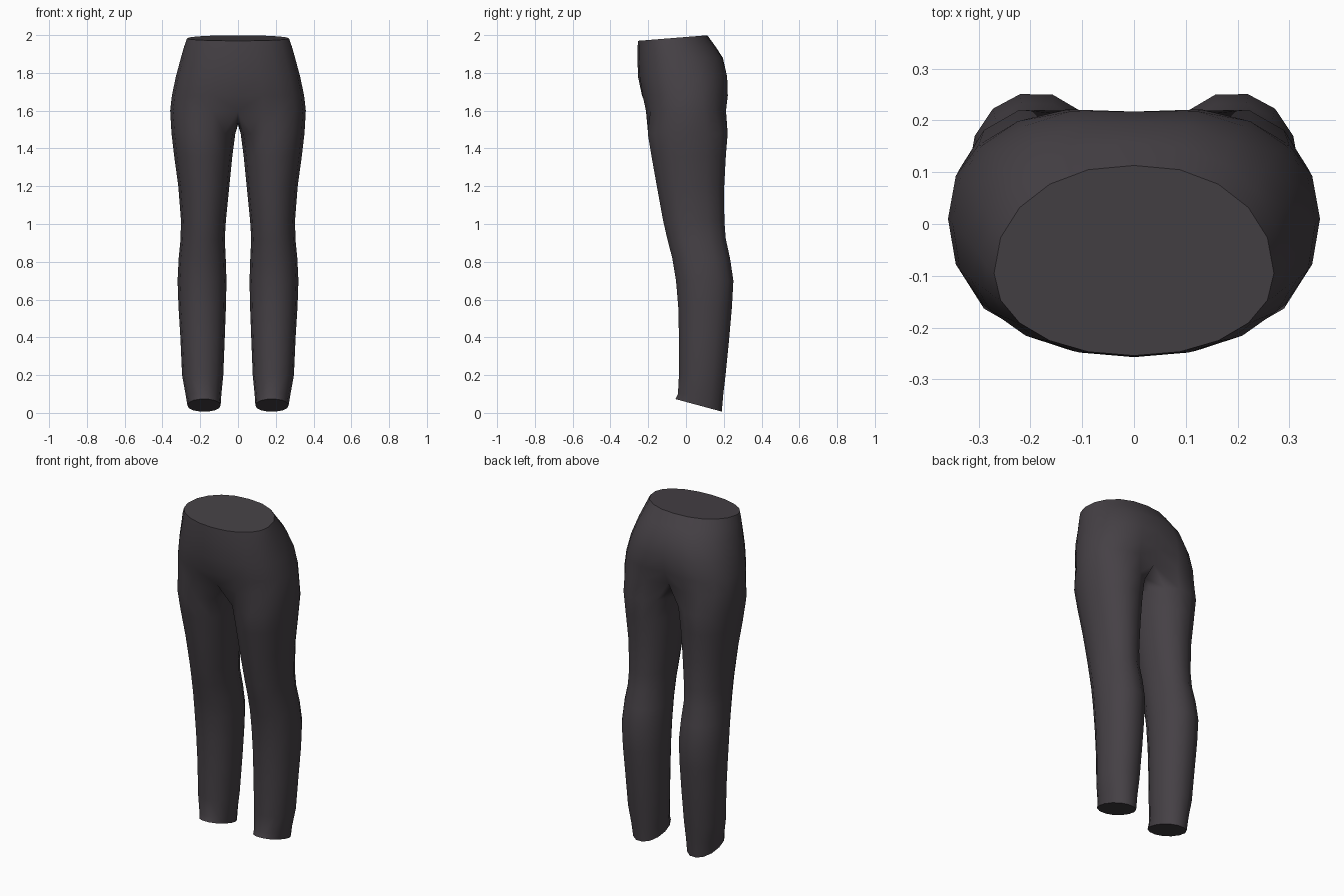
import bpy, bmesh, math

if "Cube" in bpy.data.objects:
    bpy.data.objects.remove(bpy.data.objects["Cube"])

fabric = bpy.data.materials.new("charcoal_fabric")
fabric.diffuse_color = (0.060, 0.052, 0.060, 1)
fabric.use_nodes = True
fabric.node_tree.nodes["Principled BSDF"].inputs["Base Color"].default_value = fabric.diffuse_color

# Leg rings, bottom to top: height, inner x, outer x, front y, back y
LEG = [
    (0.10, 0.088, 0.278, -0.045, 0.200),
    (0.20, 0.078, 0.296, -0.040, 0.212),
    (0.40, 0.070, 0.305, -0.040, 0.232),
    (0.56, 0.064, 0.315, -0.044, 0.246),
    (0.70, 0.061, 0.320, -0.056, 0.254),
    (0.82, 0.065, 0.314, -0.076, 0.236),
    (0.92, 0.070, 0.304, -0.102, 0.214),
    (1.02, 0.064, 0.302, -0.125, 0.206),
    (1.20, 0.046, 0.316, -0.158, 0.206),
    (1.36, 0.030, 0.338, -0.187, 0.215),
    (1.48, 0.014, 0.352, -0.207, 0.225),
]
# Hip rings: height, half width, widest y, front y, back y, front dip, back dip, squareness
HIP = [
    (1.60, 0.359, 0.010, -0.228, 0.234, 0.030, 0.065, 0.85),
    (1.68, 0.350, 0.000, -0.241, 0.237, 0.008, 0.030, 0.84),
    (1.78, 0.329, -0.020, -0.254, 0.231, 0.0, 0.014, 0.85),
    (1.88, 0.302, -0.055, -0.257, 0.203, 0.0, 0.008, 0.90),
    (1.94, 0.285, -0.080, -0.256, 0.160, 0.0, 0.004, 0.94),
    (1.99, 0.270, -0.095, -0.254, 0.115, 0.0, 0.002, 0.95),
]
OUTER = 11  # points from front centre round the side to back centre


def spow(v, p):
    return math.copysign(abs(v) ** p, v)


def leg_ring(bm, z, xi, xo, yf, yb, tilt=0.0):
    cx, cy, rx, ry = (xi + xo) / 2, (yf + yb) / 2, (xo - xi) / 2, (yb - yf) / 2
    angles = [-130 + 26 * k for k in range(OUTER)] + [155, 180, 205]
    ring = []
    for a in map(math.radians, angles):
        y = cy + ry * spow(math.sin(a), 0.95)
        ring.append(bm.verts.new((cx + rx * spow(math.cos(a), 0.95), y, z + tilt * y)))
    return ring


def hip_ring(bm, z, w, ym, yf, yb, dip_f, dip_b, p, tilt=0.0):
    ring = []
    for k in range(OUTER):
        a = math.radians(-90 + 18 * k)
        s, c = math.sin(a), max(0.0, math.cos(a))
        x = 0.0 if k in (0, OUTER - 1) else w * c ** p
        y = ym + spow(s, p) * (yb - ym if s > 0 else ym - yf)
        near = {0: 1, 1: 0.2, OUTER - 2: 0.2, OUTER - 1: 1}.get(k, 0)
        y += near * (dip_f if s < 0 else -dip_b)
        ring.append(bm.verts.new((x, y, z + tilt * y)))
    return ring


def bridge(bm, low, high, closed):
    n = len(low)
    for k in range(n if closed else n - 1):
        j = (k + 1) % n
        bm.faces.new((low[k], low[j], high[j], high[k])).smooth = True


bm = bmesh.new()

# One leg with a slanted hem
rings = [leg_ring(bm, 0.058, 0.092, 0.268, -0.058, 0.192, -0.27)]
rings += [leg_ring(bm, *row) for row in LEG]

# Hips, with the waist sloping up towards the back
hips = [hip_ring(bm, *row) for row in HIP[:-1]]
hips.append(hip_ring(bm, *HIP[-1], tilt=0.08))

# Crotch curve on the centre line joins leg to hips
crotch = [bm.verts.new((0, y, z)) for y, z in ((0.10, 1.545), (0.0, 1.525), (-0.11, 1.545))]
rings.append(hips[0] + crotch)

for low, high in zip(rings, rings[1:]):
    bridge(bm, low, high, True)
for low, high in zip(hips, hips[1:]):
    bridge(bm, low, high, False)

# Flat caps at waist and hem
for cap in (bm.faces.new(hips[-1]), bm.faces.new(rings[0][::-1])):
    cap.smooth = False
    for e in cap.edges:
        e.smooth = False

mesh = bpy.data.meshes.new("leggings")
bm.to_mesh(mesh)
bm.free()
mesh.materials.append(fabric)
leggings = bpy.data.objects.new("leggings", mesh)
bpy.context.collection.objects.link(leggings)

# Mirror to make the other half
mirror = leggings.modifiers.new("other_half", 'MIRROR')
mirror.use_axis[0] = True
mirror.use_clip = True
mirror.merge_threshold = 0.001
